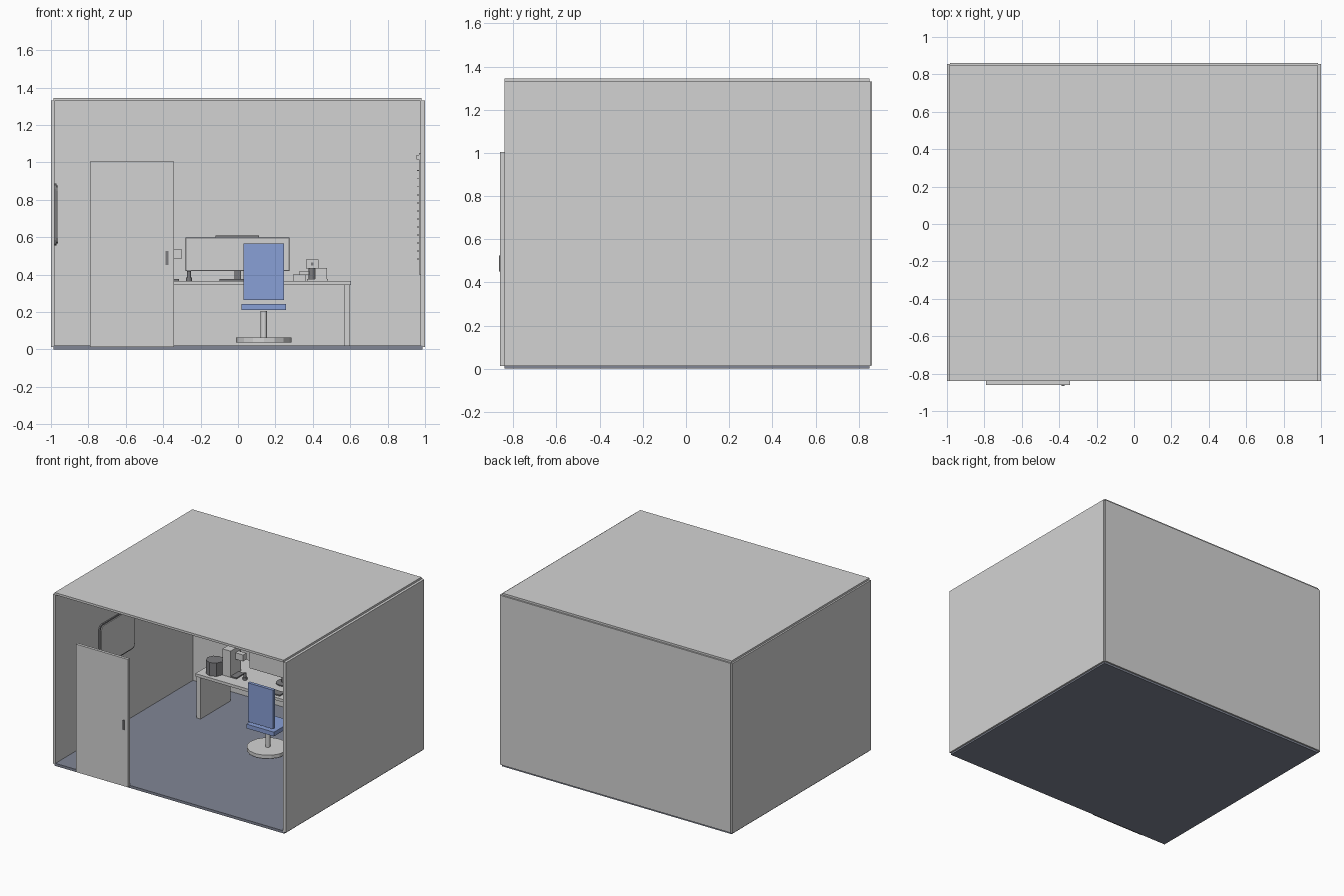
import bpy, bmesh, math


def material(name, rgb):
    m = bpy.data.materials.new(name)
    m.diffuse_color = (*rgb, 1)
    return m


GREY = material("light grey", (0.65, 0.65, 0.65))
FLOOR = material("slate grey", (0.22, 0.24, 0.30))
BLUE = material("chair blue", (0.25, 0.35, 0.67))
DARK = material("dark grey", (0.20, 0.20, 0.21))


def finish(bm, name, mat):
    me = bpy.data.meshes.new(name)
    bm.to_mesh(me)
    bm.free()
    me.materials.append(mat)
    ob = bpy.data.objects.new(name, me)
    bpy.context.collection.objects.link(ob)
    return ob


def box(name, x, y, z, mat=GREY, round_axis=None, r=0.03):
    """Box from ranges; edges parallel to round_axis may be bevelled."""
    bm = bmesh.new()
    bmesh.ops.create_cube(bm, size=1)
    for v in bm.verts:
        for i, (a, b) in enumerate((x, y, z)):
            v.co[i] = a if v.co[i] < 0 else b
    if round_axis is not None:
        edges = [e for e in bm.edges
                 if abs((e.verts[0].co - e.verts[1].co).normalized()[round_axis]) > 0.9]
        bmesh.ops.bevel(bm, geom=edges, offset=r, segments=2, profile=0.5, affect='EDGES')
    return finish(bm, name, mat)


def cyl(name, x, y, z, r, mat=GREY, sides=16, r2=None):
    bm = bmesh.new()
    bmesh.ops.create_cone(bm, cap_ends=True, segments=sides, radius1=r,
                          radius2=r if r2 is None else r2, depth=z[1] - z[0])
    bmesh.ops.translate(bm, verts=bm.verts, vec=(x, y, sum(z) / 2))
    return finish(bm, name, mat)


# Room shell, open at the front
box("floor", (-0.987, 0.987), (-0.84, 0.85), (0, 0.02), FLOOR)
box("ceiling", (-0.987, 0.98), (-0.84, 0.85), (1.328, 1.345))
box("back_wall", (-0.985, 0.985), (0.848, 0.862), (0.015, 1.33))
box("left_wall", (-1.0, -0.98), (-0.84, 0.855), (0.012, 1.33))
box("right_wall", (0.975, 1.0), (-0.84, 0.855), (0.012, 1.33))

# Door
box("door", (-0.79, -0.342), (-0.861, -0.839), (0.012, 1.005))
box("door_handle", (-0.388, -0.372), (-0.866, -0.86), (0.45, 0.525), DARK)

# Desk
box("desk_top", (-0.605, 0.605), (0.34, 0.74), (0.345, 0.367))
for side, name in ((-1, "left"), (1, "right")):
    box("desk_panel_" + name, sorted((side * 0.567, side * 0.6)), (0.35, 0.72), (0.02, 0.346))

# Chair facing the desk
cyl("chair_base", 0.138, 0.17, (0.038, 0.065), 0.149)
cyl("chair_post", 0.138, 0.17, (0.06, 0.205), 0.017)
box("chair_seat", (0.02, 0.256), (0.075, 0.30), (0.21, 0.243), BLUE)
box("chair_back", (0.03, 0.246), (0.078, 0.103), (0.263, 0.565), BLUE)

# Monitor with stand and top bar
box("monitor", (-0.28, 0.275), (0.54, 0.56), (0.42, 0.598), DARK)
box("monitor_screen", (-0.275, 0.27), (0.535, 0.541), (0.425, 0.594))
box("monitor_bar", (-0.12, 0.112), (0.54, 0.57), (0.597, 0.608), DARK)
box("monitor_stand", (-0.02, 0.015), (0.56, 0.575), (0.37, 0.50), DARK)
cyl("monitor_foot", 0, 0.57, (0.366, 0.374), 0.06, DARK)
box("keyboard", (-0.10, 0.10), (0.37, 0.43), (0.366, 0.376), DARK)

# Left end of the desk: pot, upright unit with side arm, small stand
cyl("pot", -0.50, 0.43, (0.367, 0.47), 0.064, DARK, 8)
box("upright_unit", (-0.435, -0.365), (0.43, 0.56), (0.367, 0.57))
box("unit_arm", (-0.366, -0.30), (0.49, 0.53), (0.485, 0.535))
box("unit_tray", (-0.366, -0.315), (0.43, 0.53), (0.366, 0.376), DARK)
cyl("small_stand_foot", -0.262, 0.46, (0.366, 0.385), 0.017, DARK, 12)
cyl("small_stand_stem", -0.262, 0.46, (0.385, 0.418), 0.011, DARK, 12)

# Right end of the desk: stacked gadgets
box("gadget_plate", (0.295, 0.36), (0.46, 0.53), (0.366, 0.40))
box("gadget_arm", (0.33, 0.38), (0.49, 0.52), (0.398, 0.42))
cyl("gadget_column", 0.395, 0.51, (0.366, 0.435), 0.018, DARK, 12)
box("gadget_head", (0.363, 0.43), (0.48, 0.54), (0.433, 0.482))
box("gadget_lens", (0.389, 0.404), (0.474, 0.481), (0.448, 0.464), DARK)
box("gadget_box", (0.412, 0.475), (0.44, 0.50), (0.375, 0.435))
box("gadget_box_foot", (0.37, 0.48), (0.44, 0.53), (0.366, 0.376))

# Board on the left wall with clipped corners
box("wall_screen_rim", (-0.981, -0.97), (-0.31, 0.12), (0.555, 0.887), DARK, 0)
box("wall_screen", (-0.975, -0.963), (-0.30, 0.11), (0.565, 0.877), GREY, 0)

# Slatted blind on the right wall
box("blind_panel", (0.969, 0.976), (-0.3, 0.3), (0.40, 1.05))
box("blind_rail", (0.955, 0.971), (-0.3, 0.3), (1.015, 1.04))
for i in range(12):
    h = 0.48 + i * 0.043
    box("blind_slat_%d" % (i + 1), (0.957, 0.971), (-0.29, 0.29), (h, h + 0.005))
